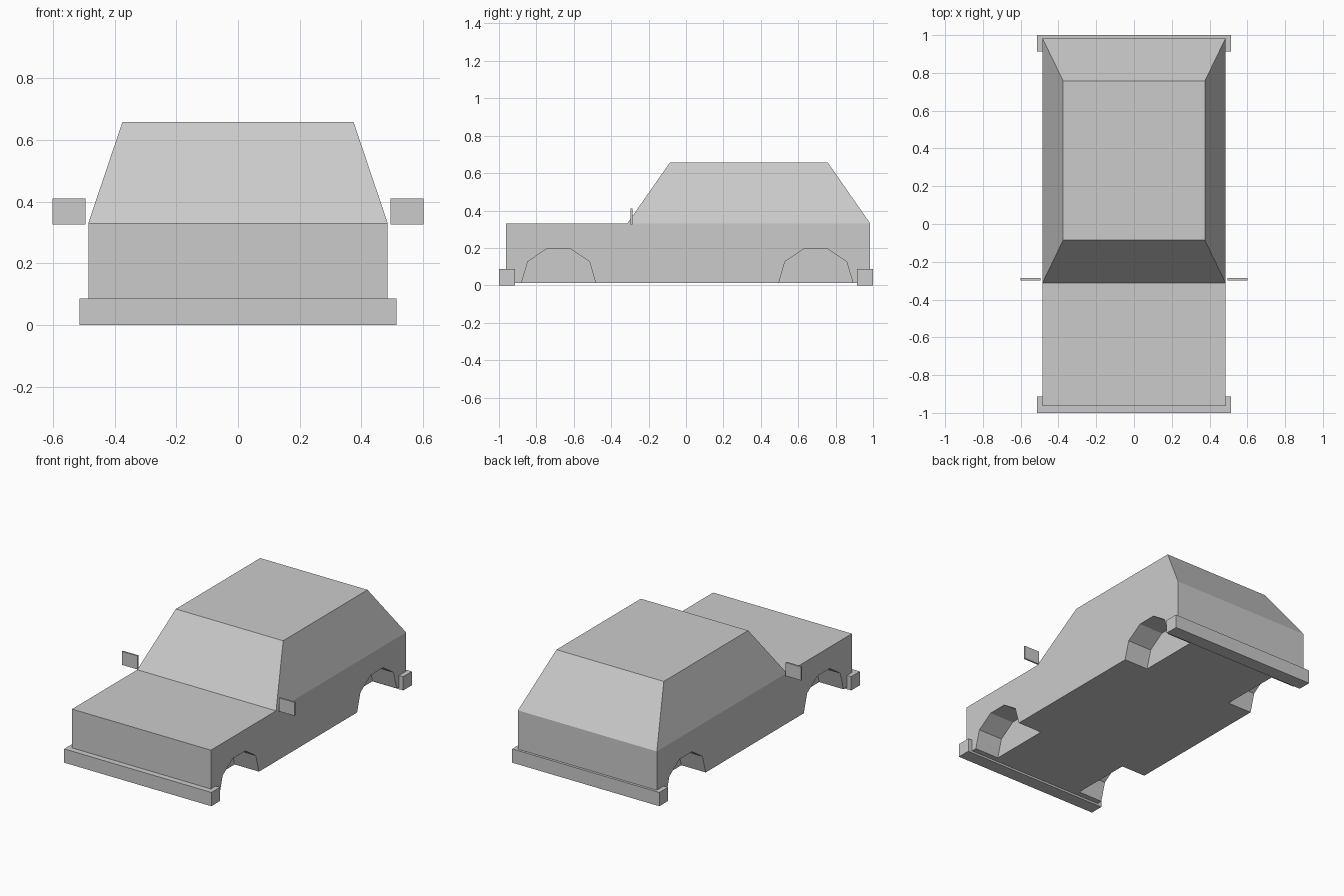
import bpy
import bmesh

cube = bpy.data.objects.get("Cube")
if cube:
    bpy.data.objects.remove(cube, do_unlink=True)

grey = bpy.data.materials.new("plain_grey")
grey.use_nodes = True
GREY = (0.6, 0.6, 0.6, 1)
grey.diffuse_color = GREY
grey.node_tree.nodes["Principled BSDF"].inputs["Base Color"].default_value = GREY


def add_object(name, bm):
    bmesh.ops.recalc_face_normals(bm, faces=bm.faces)
    mesh = bpy.data.meshes.new(name)
    bm.to_mesh(mesh)
    bm.free()
    mesh.materials.append(grey)
    obj = bpy.data.objects.new(name, mesh)
    bpy.context.collection.objects.link(obj)
    return obj


def box(name, low, high):
    bm = bmesh.new()
    bmesh.ops.create_cube(bm, size=1)
    for v in bm.verts:
        v.co = [(a + b) / 2 + c * (b - a) for a, b, c in zip(low, high, v.co)]
    return add_object(name, bm)


def wheel_well_cutter(name, y, side):
    """Faceted arch prism running inward from one side of the body."""
    half = [(0.208, -0.02), (0.198, 0.013), (0.165, 0.127), (0.062, 0.196)]
    arch = half + [(-a, z) for a, z in reversed(half)]
    bm = bmesh.new()
    face = bm.faces.new([bm.verts.new((side * 0.315, y + a, z)) for a, z in arch])
    new = bmesh.ops.extrude_face_region(bm, geom=[face])["geom"]
    verts = [g for g in new if isinstance(g, bmesh.types.BMVert)]
    bmesh.ops.translate(bm, verts=verts, vec=(side * 0.3, 0, 0))
    cutter = add_object(name, bm)
    cutter.hide_render = True
    cutter.hide_set(True)
    cutter.display_type = "WIRE"
    return cutter


# Body shell: side outline as (half width, y, z), from nose to tail
HULL, ROOF = 0.485, 0.375
outline = [
    (HULL, -0.963, 0.013), (HULL, -0.963, 0.332),   # nose
    (HULL, -0.313, 0.332),                          # windscreen base
    (ROOF, -0.085, 0.658), (ROOF, 0.757, 0.658),    # roof
    (HULL, 0.984, 0.332), (HULL, 0.984, 0.013),     # tail
]
bm = bmesh.new()
left = [bm.verts.new(p) for p in outline]
right = [bm.verts.new((-x, y, z)) for x, y, z in outline]
for i in range(len(outline)):
    j = (i + 1) % len(outline)
    bm.faces.new((left[i], left[j], right[j], right[i]))
for side in (left, right):
    bm.faces.new([side[i] for i in (0, 1, 2, 5, 6)])
    bm.faces.new(side[2:6])
body = add_object("car_body", bm)

# Wheel arches cut into both sides
for end, y in (("front", -0.681), ("rear", 0.694)):
    for label, side in (("left", 1), ("right", -1)):
        cutter = wheel_well_cutter(f"{end}_{label}_wheel_cutter", y, side)
        cut = body.modifiers.new(cutter.name, "BOOLEAN")
        cut.operation = "DIFFERENCE"
        cut.solver = "EXACT"
        cut.object = cutter

# Bumpers
box("front_bumper", (-0.514, -1, 0), (0.514, -0.914, 0.087))
box("rear_bumper", (-0.514, 0.914, 0), (0.514, 1, 0.087))

# Wing mirrors
box("left_mirror", (0.495, -0.298, 0.326), (0.602, -0.287, 0.411))
box("right_mirror", (-0.602, -0.298, 0.326), (-0.495, -0.287, 0.411))
